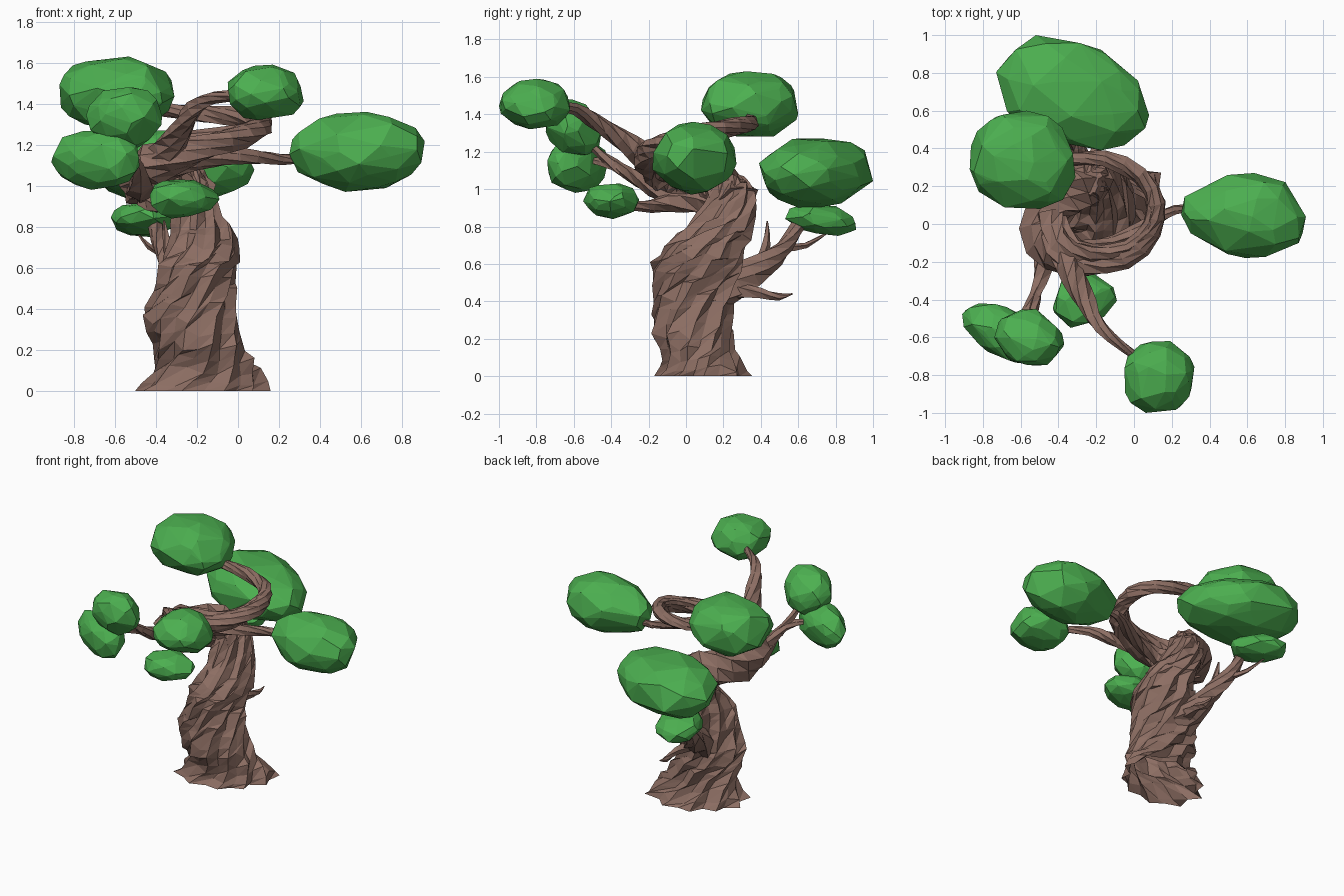
import bpy, bmesh, math, random
from mathutils import Vector

if "Cube" in bpy.data.objects:
    bpy.data.objects.remove(bpy.data.objects["Cube"])

random.seed(4)


def material(name, rgb):
    m = bpy.data.materials.new(name)
    m.diffuse_color = (*rgb, 1)
    m.use_nodes = True
    m.node_tree.nodes["Principled BSDF"].inputs["Base Color"].default_value = m.diffuse_color
    return m


BARK = material("bark brown", (0.266, 0.156, 0.125))
LEAF = material("leaf green", (0.072, 0.429, 0.080))


def finish(bm, name, mat):
    me = bpy.data.meshes.new(name)
    bm.to_mesh(me)
    bm.free()
    me.materials.append(mat)
    ob = bpy.data.objects.new(name, me)
    bpy.context.collection.objects.link(ob)
    return ob


def spline(pts, n):
    """Catmull-Rom resampling of tuples, n steps per span."""
    p = [pts[0]] + list(pts) + [pts[-1]]
    out = []
    for i in range(1, len(p) - 2):
        for k in range(n):
            t = k / n
            out.append([0.5 * (2 * b + (c - a) * t + (2 * a - 5 * b + 4 * c - d) * t * t
                               + (3 * b - a - 3 * c + d) * t ** 3)
                        for a, b, c, d in zip(p[i - 1], p[i], p[i + 1], p[i + 2])])
    return out + [list(pts[-1])]


def skin(rings, name, bottom=True):
    """Join rings of points into a flat-faced, triangulated tube."""
    bm = bmesh.new()
    vs = [[bm.verts.new(c) for c in r] for r in rings]
    n = len(vs[0])
    for a, b in zip(vs, vs[1:]):
        for j in range(n):
            k = (j + 1) % n
            bm.faces.new((a[j], a[k], b[k]))
            bm.faces.new((a[j], b[k], b[j]))
    if bottom:
        bm.faces.new(vs[0][::-1])
    bm.faces.new(vs[-1])
    return finish(bm, name, BARK)


def branch(name, pts, sides=7, twist=0.35, steps=2):
    """Gnarled tube through (x, y, z, radius) points."""
    path = spline(pts, steps)
    pos = [Vector(q[:3]) for q in path]
    u, rings = None, []
    for i, q in enumerate(path):
        t = (pos[min(i + 1, len(pos) - 1)] - pos[max(i - 1, 0)]).normalized()
        u = t.orthogonal() if u is None else u - t * u.dot(t)
        u.normalize()
        w = t.cross(u)
        ring = []
        for j in range(sides):
            a = 2 * math.pi * j / sides + twist * i
            r = q[3] * (1.1 if j % 2 else 0.92) * random.uniform(0.9, 1.1)
            ring.append(pos[i] + (u * math.cos(a) + w * math.sin(a)) * r)
        rings.append(ring)
    return skin(rings, name)


def foliage(name, x, y, z, shear=0.0, taper=0.0, skew=0.0, count=55, power=0.97):
    """Faceted clump filling the given x, y, z ranges."""
    pts = []
    for i in range(count):
        h = 1 - 2 * (i + 0.5) / count
        a = i * 2.39996 + random.uniform(-0.35, 0.35)
        s = math.sqrt(1 - h * h)
        v = Vector((s * math.cos(a), s * math.sin(a), h))
        v = Vector([math.copysign(abs(c) ** power, c) for c in v]) * random.uniform(0.92, 1.05)
        k = 1 + taper * v.x
        pts.append(Vector((v.x + skew * v.y, v.y * k + skew * v.x, v.z * k + shear * v.y)))
    for ax, (lo, hi) in enumerate((x, y, z)):
        mn, mx = min(p[ax] for p in pts), max(p[ax] for p in pts)
        for p in pts:
            p[ax] = lo + (hi - lo) * (p[ax] - mn) / (mx - mn)
    bm = bmesh.new()
    for p in pts:
        bm.verts.new(p)
    bmesh.ops.convex_hull(bm, input=bm.verts)
    bmesh.ops.recalc_face_normals(bm, faces=bm.faces)
    return finish(bm, name, LEAF)


# Twisted trunk with flared foot: z, centre x, centre y, radius x, radius y
levels = [(0, -.165, .095, .31, .245), (.1, -.155, .075, .25, .19), (.22, -.185, .035, .21, .2),
          (.35, -.235, .03, .22, .2), (.48, -.215, .04, .185, .21), (.6, -.195, .065, .18, .225),
          (.7, -.16, .105, .165, .205), (.8, -.185, .18, .14, .17), (.92, -.215, .24, .11, .135),
          (1.02, -.225, .245, .085, .105), (1.08, -.23, .22, .04, .06)]
SIDES = 20
rings = []
for i, (z, cx, cy, rx, ry) in enumerate(spline(levels, 2)):
    ring = []
    for j in range(SIDES):
        a = 2 * math.pi * j / SIDES + z * 2.6
        k = 1 + 0.08 * math.cos(j * math.pi) + 0.04 * math.sin(5 * 2 * math.pi * j / SIDES)
        k *= random.uniform(0.94, 1.06)
        k *= 1 + 0.16 * max(0, 1 - z / .2) * math.sin(2 * a)   # roots spread on one diagonal
        dz = random.uniform(-.025, .025) if 0 < i < 2 * len(levels) - 2 else 0
        ring.append((cx + rx * k * math.cos(a), cy + ry * k * math.sin(a), max(0, z + dz)))
    rings.append(ring)
skin(rings, "trunk", bottom=False)

# Main limb spiralling from the trunk top round the front, right and back
branch("spiral_limb", [
    (-.2, .26, .92, .125), (-.3, .2, 1.0, .125), (-.42, .11, 1.01, .12), (-.48, -.03, 1.04, .115),
    (-.41, -.15, 1.1, .10), (-.25, -.205, 1.165, .072), (-.05, -.18, 1.22, .06), (.09, -.04, 1.27, .053),
    (.12, .11, 1.31, .05), (.03, .26, 1.335, .046), (-.16, .345, 1.35, .042), (-.36, .34, 1.37, .036),
    (-.52, .34, 1.43, .025)], sides=9)
# Inner strand wound alongside the main limb
branch("inner_strand", [
    (-.45, .04, 1.08, .075), (-.39, -.1, 1.16, .06), (-.22, -.16, 1.22, .045), (-.03, -.12, 1.26, .036),
    (.08, .01, 1.3, .03), (.08, .14, 1.33, .02)])
# Limb reaching right
branch("right_branch", [
    (-.42, 0, 1.06, .07), (-.3, -.13, 1.1, .055), (-.1, -.1, 1.135, .045), (.08, 0, 1.14, .037),
    (.22, .08, 1.13, .026), (.36, .08, 1.13, .018)])
# Limb reaching forward and up
branch("front_branch", [
    (-.42, -.1, 1.08, .09), (-.34, -.23, 1.18, .075), (-.28, -.36, 1.27, .055), (-.21, -.5, 1.375, .042),
    (-.12, -.6, 1.43, .03), (.04, -.72, 1.44, .02)])
# Front left limbs
branch("left_branch", [
    (-.42, .08, .98, .1), (-.47, -.1, .99, .075), (-.49, -.25, 1.05, .045), (-.52, -.38, 1.13, .03),
    (-.6, -.5, 1.15, .018)], sides=6)
branch("left_upper_branch", [
    (-.51, -.34, 1.1, .03), (-.53, -.45, 1.18, .026), (-.56, -.58, 1.3, .015)], sides=5)
branch("low_front_branch", [
    (-.33, .18, .95, .09), (-.42, -.02, .94, .07), (-.37, -.18, .91, .035), (-.3, -.36, .92, .018)],
    sides=6)
# Low limb growing out of the back with its twigs
branch("back_branch", [
    (-.22, .1, .4, .13), (-.27, .26, .5, .095), (-.32, .42, .6, .063), (-.37, .53, .69, .045),
    (-.4, .6, .8, .037), (-.41, .68, .94, .027)])
twigs = [
    [(-.31, .4, .58, .03), (-.34, .43, .7, .024), (-.36, .435, .83, .004)],
    [(-.37, .52, .68, .025), (-.43, .64, .7, .016), (-.49, .76, .77, .004)],
    [(-.24, .22, .46, .055), (-.2, .4, .445, .028), (-.19, .5, .425, .018), (-.19, .57, .44, .004)]]
for i, t in enumerate(twigs):
    branch(f"back_twig_{i + 1}", t, sides=5)

# Leaf clumps
foliage("right_leaves", (.25, .91), (-.18, .27), (.97, 1.36), taper=.16, skew=-.04, power=1.06)
foliage("front_leaves", (-.05, .32), (-1.0, -.62), (1.32, 1.59), power=.93)
foliage("back_leaves", (-.73, .08), (.39, 1.0), (.9, 1.27), shear=.03, taper=-.12, skew=-.13, count=65)
foliage("top_left_leaves", (-.87, -.31), (.08, .6), (1.28, 1.63), skew=-.04, count=65, power=.93)
foliage("left_upper_leaves", (-.74, -.37), (-.75, -.45), (1.18, 1.48), shear=-.2, skew=-.05)
foliage("left_lower_leaves", (-.91, -.48), (-.74, -.42), (.98, 1.27), skew=-.25)
foliage("low_front_leaves", (-.43, -.09), (-.55, -.25), (.84, 1.03), taper=-.3, skew=.05, count=40)
foliage("low_back_leaves", (-.62, -.29), (.53, .91), (.75, .92), shear=-.25, skew=-.1, count=40)
